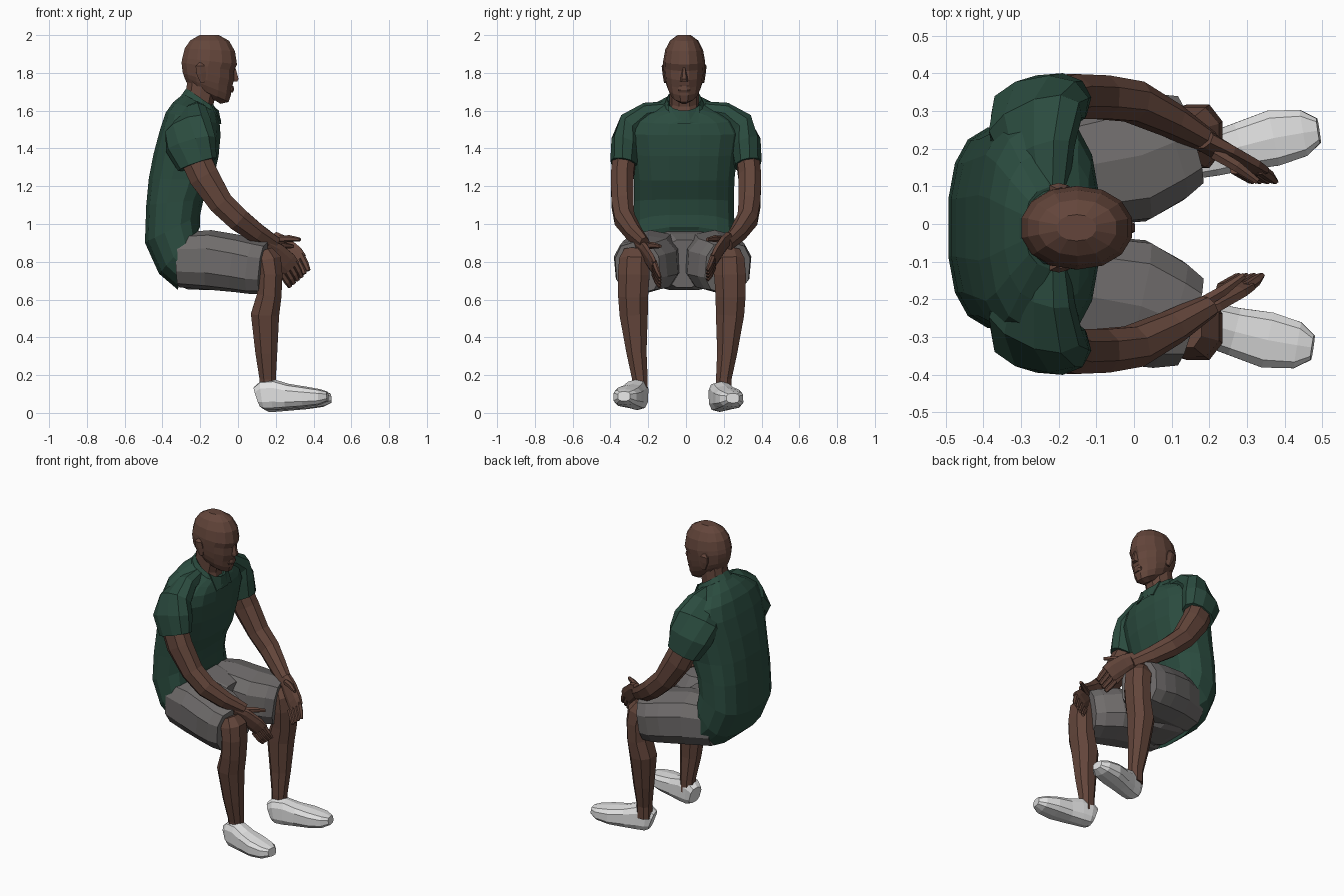
import bpy, bmesh, math
from mathutils import Vector


def mat(name, r, g, b):
    m = bpy.data.materials.new(name)
    m.diffuse_color = (r, g, b, 1)
    return m


SKIN = mat("brown skin", 0.125, 0.06, 0.043)
GREEN = mat("dark green cloth", 0.024, 0.072, 0.05)
GREY = mat("grey cloth", 0.16, 0.15, 0.148)
WHITE = mat("white shoe", 0.75, 0.75, 0.75)


def finish(name, bm, m):
    bmesh.ops.recalc_face_normals(bm, faces=bm.faces)
    me = bpy.data.meshes.new(name)
    bm.to_mesh(me)
    bm.free()
    me.materials.append(m)
    ob = bpy.data.objects.new(name, me)
    bpy.context.collection.objects.link(ob)
    return ob


def loft(name, loops, m, caps=True):
    """Skin a list of equal-length point loops."""
    bm = bmesh.new()
    vs = [[bm.verts.new(p) for p in lp] for lp in loops]
    n = len(vs[0])
    for a, b in zip(vs, vs[1:]):
        for i in range(n):
            j = (i + 1) % n
            bm.faces.new((a[i], a[j], b[j], b[i]))
    if caps:
        bm.faces.new(vs[0])
        bm.faces.new(vs[-1])
    return finish(name, bm, m)


def oval(c, u, v, n, p):
    pts = []
    for i in range(n):
        a = 2 * math.pi * (i + 0.5) / n
        ca, sa = math.cos(a), math.sin(a)
        pts.append(c + u * math.copysign(abs(ca) ** (2 / p), ca)
                   + v * math.copysign(abs(sa) ** (2 / p), sa))
    return pts


def body(name, rings, m, n=14, p=2.3, caps=True, yc=-0.01):
    """Rings given as back x, back z, front x, front z, half width."""
    loops = []
    for xb, zb, xf, zf, w in rings:
        c = Vector(((xb + xf) / 2, yc, (zb + zf) / 2))
        u = Vector(((xf - xb) / 2, 0, (zf - zb) / 2))
        loops.append(oval(c, u, Vector((0, w, 0)), n, p))
    return loft(name, loops, m, caps)


def tube(name, st, m, ref, n=8, p=2.2, s=1, off=(0, 0, 0)):
    """Stations x, y, z, side radius, other radius; s mirrors in y."""
    cs = [Vector((q[0], s * q[1], q[2])) + Vector(off) for q in st]
    loops = []
    for i, q in enumerate(st):
        d = (cs[min(i + 1, len(cs) - 1)] - cs[max(i - 1, 0)]).normalized()
        u = Vector(ref).cross(d).normalized()
        loops.append(oval(cs[i], u * q[3], d.cross(u) * q[4], n, p))
    return loft(name, loops, m)


def plate(name, pts, m, t=0.008):
    bm = bmesh.new()
    f = bm.faces.new([bm.verts.new(p) for p in pts])
    r = bmesh.ops.extrude_face_region(bm, geom=[f])
    bmesh.ops.translate(bm, vec=(-t, 0, 0), verts=[
        v for v in r["geom"] if isinstance(v, bmesh.types.BMVert)])
    return finish(name, bm, m)


# Head and neck
body("neck", [(-0.31, 1.55, -0.11, 1.52, .09), (-0.28, 1.68, -0.13, 1.62, .078),
              (-0.27, 1.78, -0.11, 1.70, .078)], SKIN, 10)
body("head", [(-0.25, 1.73, -0.09, 1.635, .045), (-0.275, 1.75, -0.047, 1.645, .075),
              (-0.288, 1.78, -0.035, 1.68, .092), (-0.295, 1.80, -0.03, 1.72, .101),
              (-0.30, 1.83, -0.018, 1.76, .106), (-0.302, 1.855, -0.018, 1.81, .11),
              (-0.298, 1.88, -0.002, 1.845, .111), (-0.285, 1.93, -0.013, 1.915, .1),
              (-0.255, 1.972, -0.045, 1.97, .075), (-0.205, 2.0, -0.10, 2.0, .035)],
     SKIN, 14, 2.1)
body("nose", [(-0.05, 1.755, 0.0, 1.755, .022), (-0.05, 1.77, 0.006, 1.768, .02),
              (-0.05, 1.83, -0.012, 1.83, .009)], SKIN, 6)
body("lips", [(-0.06, 1.695, -0.028, 1.695, .03), (-0.06, 1.71, -0.02, 1.71, .036),
              (-0.06, 1.73, -0.022, 1.73, .028)], SKIN, 8)

# Shirt body and collar
body("shirt", [(-0.32, .65, -0.21, .97, .27), (-0.42, .735, -0.2, .985, .275),
               (-0.495, .90, -0.198, 1.05, .27), (-0.488, 1.10, -0.18, 1.13, .268),
               (-0.475, 1.24, -0.13, 1.23, .27), (-0.45, 1.37, -0.10, 1.36, .285),
               (-0.415, 1.50, -0.09, 1.47, .305), (-0.385, 1.59, -0.095, 1.53, .27),
               (-0.345, 1.645, -0.105, 1.565, .2), (-0.29, 1.69, -0.11, 1.585, .11)],
     GREEN, 16, 2.6)
body("collar", [(-0.335, 1.64, -0.085, 1.53, .135), (-0.275, 1.72, -0.10, 1.60, .09),
                (-0.265, 1.71, -0.115, 1.59, .08)], GREEN, 14, 2.1, False)
for s in (1, -1):
    y = lambda v: s * v - 0.01
    plate("collar_flap", [(-0.09, y(.012), 1.55), (-0.09, y(.075), 1.53),
                          (-0.135, y(.085), 1.635), (-0.115, y(.06), 1.61)], GREEN)

# Seat of the shorts
tube("shorts_seat", [(-0.34, -0.01, .81, .25, .13), (-0.26, -0.01, .81, .265, .16),
                     (-0.14, -0.01, .80, .2, .155), (-0.05, -0.01, .79, .11, .13)],
     GREY, (0, 0, 1), 12, 2.6)

for s, side in ((1, "left"), (-1, "right")):
    # Ear
    tube(side + "_ear", [(-0.185, .095, 1.75, .015, .012), (-0.195, .103, 1.80, .03, .012),
                         (-0.20, .107, 1.835, .028, .012), (-0.195, .10, 1.85, .012, .008)],
         SKIN, (0, 1, 0), 6, 2, s, (0, -0.01, 0))
    # Sleeve and arm
    up = (1, 0, 1)
    tube(side + "_sleeve", [(-0.235, .08, 1.59, .05, .07), (-0.25, .18, 1.56, .065, .11),
                            (-0.262, .265, 1.505, .08, .14), (-0.25, .31, 1.42, .085, .138),
                            (-0.215, .328, 1.315, .074, .108)],
         GREEN, up, 10, 2.2, s)
    tube(side + "_arm", [(-0.24, .322, 1.38, .065, .085), (-0.18, .338, 1.25, .064, .085),
                         (-0.09, .337, 1.11, .062, .07), (0.0, .325, 1.025, .058, .066),
                         (0.10, .275, .95, .046, .056), (0.195, .218, .89, .03, .046)],
         SKIN, up, 8, 2.2, s)
    # Hand with fingers and thumb
    ho = (0.018 * s - 0.005, -0.012, 0.018 * s - 0.005)
    tube(side + "_palm", [(0.17, .235, .91, .026, .042), (0.22, .205, .875, .022, .056),
                          (0.28, .17, .82, .02, .06), (0.305, .155, .79, .015, .055)],
         SKIN, up, 8, 2.5, s, ho)
    for k in range(4):
        t = k / 3
        tube(side + "_finger", [(0.32 - .065 * t, .158, .825 - .065 * t, .015, .017),
                                (0.345 - .06 * t, .14, .775 - .06 * t, .014, .017),
                                (0.36 - .06 * t, .125, .74 - .05 * t, .008, .012)],
             SKIN, up, 6, 2.2, s, ho)
    tube(side + "_thumb", [(0.20, .20, .905, .018, .02), (0.26, .165, .91, .016, .018),
                           (0.315, .125, .905, .009, .01)], SKIN, (0, 0, 1), 6, 2.2, s, ho)
    # Shorts leg
    tube(side + "_shorts_leg", [(-0.31, .14, .81, .125, .145), (-0.15, .165, .81, .16, .158),
                                (0.0, .19, .79, .172, .152), (0.09, .222, .775, .15, .148),
                                (0.145, .238, .768, .125, .14)],
         GREY, (-0.15, 0, 1), 10, 2.6, s, (0, -0.018, 0))
    # Lower leg
    tube(side + "_leg", [(0.14, .25, .86, .06, .045), (0.158, .252, .81, .085, .075),
                         (0.17, .255, .73, .09, .07), (0.165, .258, .62, .085, .07),
                         (0.143, .255, .52, .08, .08), (0.15, .24, .32, .057, .062),
                         (0.157, .222, .18, .044, .046), (0.157, .222, .10, .044, .046)],
         SKIN, (1, 0, 0), 8, 2.3, s, (0, -0.022, 0))
    # Shoe
    tube(side + "_shoe", [(0.122, .205, .075, .042, .06), (0.15, .212, .085, .055, .078),
                          (0.21, .225, .088, .06, .08), (0.28, .245, .08, .066, .066),
                          (0.37, .268, .077, .077, .055), (0.45, .282, .076, .064, .042),
                          (0.49, .288, .08, .034, .026)],
         WHITE, (0, 0, 1), 10, 3, s, (-.008 + .008 * s, -0.04, 0.003 - .005 * s))
